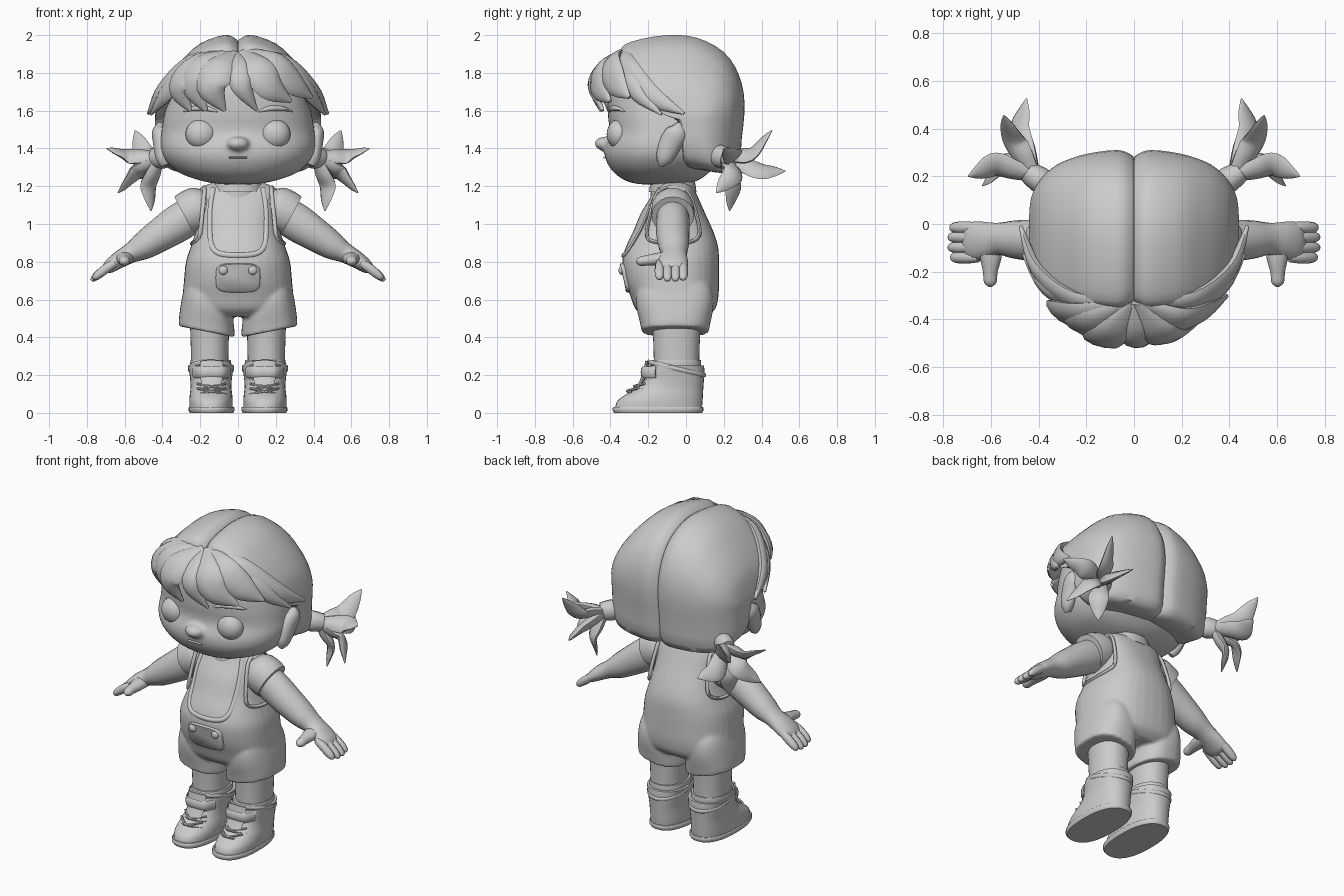
import bpy, bmesh, math
from mathutils import Vector
from mathutils.bvhtree import BVHTree

grey = bpy.data.materials.new("plain_grey")
grey.diffuse_color = (0.6, 0.6, 0.6, 1)


def spline(rows, n, closed=False):
    """Catmull-Rom resampling of tuples, n steps per span."""
    rows = [Vector(r) for r in rows]
    m, out = len(rows), []
    for i in range(m if closed else m - 1):
        if closed:
            a, b, c, d = (rows[(i + k) % m] for k in (-1, 0, 1, 2))
        else:
            a, b, c, d = rows[max(i - 1, 0)], rows[i], rows[i + 1], rows[min(i + 2, m - 1)]
        for s in range(n):
            t = s / n
            out.append(0.5 * (2 * b + (c - a) * t + (2 * a - 5 * b + 4 * c - d) * t * t
                              + (3 * b - a - 3 * c + d) * t ** 3))
    return out if closed else out + [rows[-1]]


def finish(name, bm, mirror=False, angle=45):
    bmesh.ops.recalc_face_normals(bm, faces=bm.faces)
    me = bpy.data.meshes.new(name)
    bm.to_mesh(me)
    bm.free()
    me.materials.append(grey)
    me.polygons.foreach_set("use_smooth", [True] * len(me.polygons))
    me.set_sharp_from_angle(angle=math.radians(angle))
    ob = bpy.data.objects.new(name, me)
    bpy.context.collection.objects.link(ob)
    if mirror:
        ob.modifiers.new("mirror", 'MIRROR').use_mirror_merge = False
    return ob


def loft(name, rings, mirror=False, loop=False, angle=45):
    """Skin a list of equal-sized rings, capped unless looped."""
    bm = bmesh.new()
    vs = [[bm.verts.new(p) for p in r] for r in rings]
    k = len(rings[0])
    for a, b in list(zip(vs, vs[1:])) + ([(vs[-1], vs[0])] if loop else []):
        for j in range(k):
            bm.faces.new((a[j], a[(j + 1) % k], b[(j + 1) % k], b[j]))
    if not loop:
        bm.faces.new(vs[0])
        bm.faces.new(vs[-1])
    return finish(name, bm, mirror, angle)


def spow(v, e):
    return math.copysign(abs(v) ** e, v)


def stack(name, rows, cx=0, p=2.2, n=3, sides=36, mirror=False, tilt=0, angle=45):
    """Loft of level outlines; rows are (z, half width, front y, back y)."""
    rings = []
    for z, w, f, b in spline(rows, n):
        ring = []
        for i in range(sides):
            t = math.tau * i / sides
            x = w * spow(math.cos(t), 2 / p)
            ring.append((cx + x, (f + b) / 2 + (b - f) / 2 * spow(math.sin(t), 2 / p), z + tilt * x))
        rings.append(ring)
    return loft(name, rings, mirror, angle=angle)


def tube(name, pts, hint, n=4, sides=12, mirror=False, loop=False, angle=45):
    """Sweep; pts are (x, y, z, half width, half thickness); hint gives thickness direction."""
    rows = spline(pts, n, loop)
    m, rings = len(rows), []
    for i, r in enumerate(rows):
        c = Vector(r[:3])
        nx = rows[(i + 1) % m] if loop else rows[min(i + 1, m - 1)]
        pv = rows[i - 1] if loop else rows[max(i - 1, 0)]
        tan = (Vector(nx[:3]) - Vector(pv[:3])).normalized()
        side = tan.cross(hint(c) if callable(hint) else Vector(hint)).normalized()
        nor = side.cross(tan).normalized()
        rings.append([c + side * (r[3] * math.cos(math.tau * j / sides))
                      + nor * (r[4] * math.sin(math.tau * j / sides)) for j in range(sides)])
    return loft(name, rings, mirror, loop, angle)


def ball(name, c, size, mirror=False):
    bm = bmesh.new()
    bmesh.ops.create_uvsphere(bm, u_segments=24, v_segments=14, radius=1)
    for v in bm.verts:
        v.co = Vector(c) + Vector(a * b for a, b in zip(v.co, size))
    return finish(name, bm, mirror)


def blend(obs, voxel, smooth):
    """Fuse overlapping parts into one soft surface."""
    with bpy.context.temp_override(active_object=obs[0], object=obs[0], selected_objects=obs,
                                   selected_editable_objects=obs):
        bpy.ops.object.join()
    r = obs[0].modifiers.new("fuse", 'REMESH')
    r.mode, r.voxel_size, r.use_smooth_shade = 'VOXEL', voxel, True
    s = obs[0].modifiers.new("soften", 'SMOOTH')
    s.factor, s.iterations = .5, smooth


def surface(ob):
    """Function giving the front point of an object at (x, z)."""
    tree = BVHTree.FromPolygons([v.co for v in ob.data.vertices],
                                [tuple(p.vertices) for p in ob.data.polygons])

    def front(x, z, out=0.0):
        hit = tree.ray_cast(Vector((x, -2, z)), Vector((0, 1, 0)))[0]
        return (x, (hit.y if hit else -0.15) - out, z)
    return front


# Head and face
head = stack("head", [(1.21, .08, -.24, -.04), (1.225, .18, -.31, .05), (1.27, .31, -.38, .12),
                      (1.34, .385, -.425, .18), (1.41, .41, -.43, .2), (1.49, .405, -.405, .2),
                      (1.6, .385, -.415, .2), (1.74, .33, -.40, .15), (1.86, .2, -.3, .08),
                      (1.9, .05, -.15, 0)], sides=48)
face = surface(head)
ball("eye", (.195, -.352, 1.475), (.083, .068, .08), True)
tube("mouth", [(*face(x, 1.352, .003), .005, .008) for x in (-.048, 0, .048)], (0, -1, 0), sides=8)
tube("eyebrow", [(*face(.11, 1.595), .004, .004), (*face(.17, 1.612), .014, .012),
                 (*face(.24, 1.61), .012, .012), (*face(.29, 1.595), .003, .003)],
     (0, -1, 0), sides=8, mirror=True)
nose = ball("nose", (0, -.43, 1.425), (.06, .055, .038))
blend([head, nose], .012, 8)
tube("ear", [(.385, -.13, 1.31, .015, .02), (.40, -.115, 1.35, .045, .035), (.41, -.08, 1.43, .06, .04),
             (.415, -.045, 1.49, .055, .04), (.41, -.035, 1.535, .012, .015)], (1, 0, 0), mirror=True)

# Hair cap: side outline swept outward from the centre parting
outline = spline([(-.35, 1.91), (-.29, 1.965), (-.1, 2.0), (.06, 1.985), (.2, 1.91), (.28, 1.79), (.31, 1.64),
                  (.295, 1.45), (.265, 1.28), (.1, 1.285), (-.01, 1.32), (-.03, 1.5), (-.16, 1.64),
                  (-.32, 1.8)], 3, True)
caps = []
for x, sy, st, sb in spline([(0, .9, .92, .97), (.012, .94, .955, .98), (.07, 1, 1, 1), (.2, .95, .9, 1),
                             (.3, .85, .70, .98), (.36, .73, .54, .92), (.405, .57, .37, .78),
                             (.432, .38, .15, .5), (.44, .12, .04, .15)], 3):
    caps.append([(x, -.02 + (y + .02) * sy, 1.55 + (z - 1.55) * (st if z > 1.55 else sb)) for y, z in outline])
loft("hair_half", caps, mirror=True, angle=50)


# Fringe locks
def outward(c):
    return (c - Vector((0, 0, 1.65))).normalized()


def lock(name, pts, w, mirror=False, thick=.03):
    prof = [.35, 1, .95, .12]
    tube(name, [(*p, w * s, thick * min(1, s + .15)) for p, s in zip(pts, prof)],
         outward, n=5, sides=10, mirror=mirror)


lock("fringe_left_inner", [(-.01, -.33, 1.9), (-.09, -.445, 1.83), (-.14, -.485, 1.72), (-.07, -.45, 1.6)], .085)
lock("fringe_left_middle", [(-.02, -.33, 1.9), (-.16, -.41, 1.84), (-.23, -.425, 1.73), (-.17, -.41, 1.6)], .085)
lock("fringe_left_outer", [(-.03, -.33, 1.9), (-.2, -.38, 1.84), (-.31, -.37, 1.72), (-.25, -.36, 1.6)], .08)
lock("fringe_centre", [(.0, -.33, 1.9), (.01, -.44, 1.83), (.02, -.49, 1.73), (.1, -.44, 1.6)], .06)
lock("fringe_right_inner", [(.02, -.33, 1.91), (.1, -.445, 1.83), (.17, -.46, 1.73), (.28, -.4, 1.65)], .085)
lock("fringe_right_outer", [(.03, -.33, 1.91), (.18, -.40, 1.85), (.29, -.37, 1.75), (.39, -.3, 1.67)], .08)
lock("side_lock", [(.02, -.325, 1.905), (.24, -.325, 1.845), (.4, -.2, 1.69), (.475, -.01, 1.585)], .065, True)
lock("temple_lock", [(.1, -.33, 1.89), (.28, -.31, 1.8), (.38, -.25, 1.69), (.46, -.13, 1.58)], .05, True)

# Pigtails
tube("hair_tie", [(.36, .165, 1.36, .045, .05), (.39, .182, 1.357, .055, .062), (.425, .205, 1.352, .05, .057),
                  (.445, .22, 1.35, .044, .05)], (0, 0, 1), mirror=True)
root = Vector((.42, .205, 1.35))
leaves = [((.5, .35, 1.37), (.545, .455, 1.495), (.5, -.4, .8)), ((.58, .25, 1.36), (.695, .2, 1.4), (.3, -.5, .75)),
          ((.55, .25, 1.265), (.635, .16, 1.165), (.5, .6, .6)), ((.475, .25, 1.2), (.46, .23, 1.07), (.7, .7, .1)),
          ((.48, .39, 1.28), (.45, .525, 1.28), (.7, .1, .7))]
for i, (mid, tip, up) in enumerate(leaves):
    tube(f"pigtail_leaf_{i + 1}", [(*root, .03, .025), (*root.lerp(Vector(mid), .55), .052, .03),
                                   (*mid, .06, .022), (*Vector(mid).lerp(Vector(tip), .6), .036, .012),
                                   (*tip, .003, .003)], up, sides=8, mirror=True)

# Neck, dungarees and short legs
stack("neck", [(1.1, .12, -.19, .05), (1.2, .115, -.185, .04), (1.3, .11, -.18, .03)])
stack("collar", [(1.17, .135, -.195, .055), (1.21, .13, -.19, .05), (1.235, .12, -.185, .045)], n=2)
torso = stack("dungarees", [(.51, .22, -.22, .11), (.55, .278, -.268, .155), (.62, .292, -.295, .172),
                            (.7, .286, -.325, .175), (.8, .276, -.338, .175), (.88, .25, -.318, .17),
                            (.96, .225, -.28, .145), (1.06, .21, -.238, .1), (1.14, .21, -.188, .065),
                            (1.19, .2, -.16, .04), (1.22, .13, -.13, .01)], p=2.4)
chest = surface(torso)
legs = [stack("shorts_leg", [(.43, .148, -.235, .12), (.47, .147, -.242, .128), (.56, .135, -.262, .145),
                             (.64, .118, -.26, .14), (.72, .09, -.22, .1)], cx=.166 * s, p=2.5, tilt=.2 * s)
        for s in (1, -1)]
blend([torso] + legs, .009, 7)
stack("leg", [(.22, .098, -.17, .07), (.35, .1, -.172, .072), (.5, .105, -.18, .08)], cx=.15, mirror=True)

# Neckline trim, armhole trim, pocket
tube("bib_trim", [(*chest(x, z), .014, .009) for x, z in
                  [(-.13, 1.19), (-.145, 1.1), (-.148, .98), (-.14, .89), (-.1, .845), (0, .835), (.1, .845),
                   (.14, .89), (.148, .98), (.145, 1.1), (.13, 1.19)]], (0, -1, .2), sides=8)
tube("armhole_trim", [(x, y, z, .01, .011) for x, y, z in
                      [(.178, -.15, 1.165), (.19, -.19, 1.05), (.205, -.205, .93), (.24, -.13, .9), (.24, 0, .9),
                       (.207, .07, .94), (.19, .055, 1.05), (.178, .01, 1.165), (.178, -.07, 1.195)]],
     (1, 0, 0), sides=8, mirror=True, loop=True)
pocket = []
for out, k in ((-.02, 1), (.008, 1), (.016, .94)):
    pocket.append([chest(.118 * k * spow(math.cos(math.tau * i / 32), .5),
                         .715 + .077 * k * spow(math.sin(math.tau * i / 32), .5), out) for i in range(32)])
loft("pocket", pocket, angle=60)
ball("pocket_button", chest(.078, .755, .012), (.024, .016, .024), True)

# Sleeves, arms and hands
tube("sleeve", [(.15, -.07, 1.105, .09, .08), (.2, -.07, 1.085, .112, .115), (.25, -.07, 1.063, .115, .118),
                (.285, -.07, 1.045, .112, .112)], (.4, 0, .9), sides=20, mirror=True)
tube("arm", [(.2, -.07, 1.075, .085, .09), (.3, -.07, 1.015, .088, .1), (.4, -.07, .95, .088, .09),
             (.5, -.065, .885, .08, .074), (.57, -.062, .845, .067, .053), (.63, -.068, .81, .078, .045),
             (.68, -.072, .775, .08, .036), (.705, -.072, .757, .06, .022)], (.6, 0, .8), sides=20, mirror=True)
for i, (y, k) in enumerate([(-.015, .92), (-.055, 1), (-.098, 1), (-.14, .88)]):
    tube(f"finger_{i + 1}", [(.65, y, .795, .02, .02), (.69, y, .77, .025, .026),
                             (.69 + .05 * k, y, .77 - .038 * k, .025, .024),
                             (.69 + .078 * k, y, .77 - .062 * k, .018, .016),
                             (.69 + .087 * k, y, .77 - .07 * k, .004, .004)],
         (.6, 0, .8), sides=10, mirror=True)
tube("thumb", [(.60, -.08, .82, .05, .035), (.60, -.14, .815, .045, .034), (.602, -.2, .808, .031, .028),
               (.602, -.245, .802, .026, .023), (.602, -.264, .8, .006, .006)], (0, 0, 1), mirror=True)

# Boots
stack("sole", [(0, .115, -.38, .085), (.012, .122, -.388, .093), (.026, .122, -.388, .093), (.032, .118, -.383, .09)],
      cx=.14, p=2.4, n=1, mirror=True)
stack("boot", [(.03, .114, -.375, .085), (.065, .115, -.362, .088), (.1, .112, -.315, .09), (.135, .108, -.258, .092),
               (.175, .11, -.222, .095), (.22, .116, -.21, .098), (.25, .121, -.2, .095)],
      cx=.143, p=2.3, mirror=True)
stack("boot_lining", [(.24, .108, -.185, .08), (.265, .108, -.185, .08), (.28, .106, -.18, .078)],
      cx=.145, n=2, mirror=True)
tube("boot_collar", [(.143 + .117 * math.cos(a), -.05 + .15 * math.sin(a), .235 - .035 * math.sin(a), .006, .012)
                     for a in [math.tau * i / 12 for i in range(12)]], (0, 0, 1), sides=8, mirror=True, loop=True)
tube("boot_tongue", [(.14, -.255, .13, .05, .01), (.14, -.22, .2, .06, .012), (.14, -.205, .275, .062, .01)],
     (0, -1, .3), mirror=True)
tube("boot_strap", [(.045, -.16, .215, .03, .008), (.08, -.22, .215, .03, .01), (.14, -.23, .215, .03, .01),
                    (.2, -.22, .215, .03, .01), (.235, -.16, .215, .03, .008)], (0, -1, 0), sides=8, mirror=True)
for i, z in enumerate((.105, .13, .155)):
    for s in (-1, 1):
        y = -.312 + (z - .105) * 1.5
        tube(f"lace_{i + 1}_{'a' if s < 0 else 'b'}",
             [(.14 - s * .075, y + .05, z - .005, .007, .007), (.14, y, z + .01, .007, .007),
              (.14 + s * .075, y + .055, z + .025, .007, .007)], (0, -.7, .7), sides=6, mirror=True)
